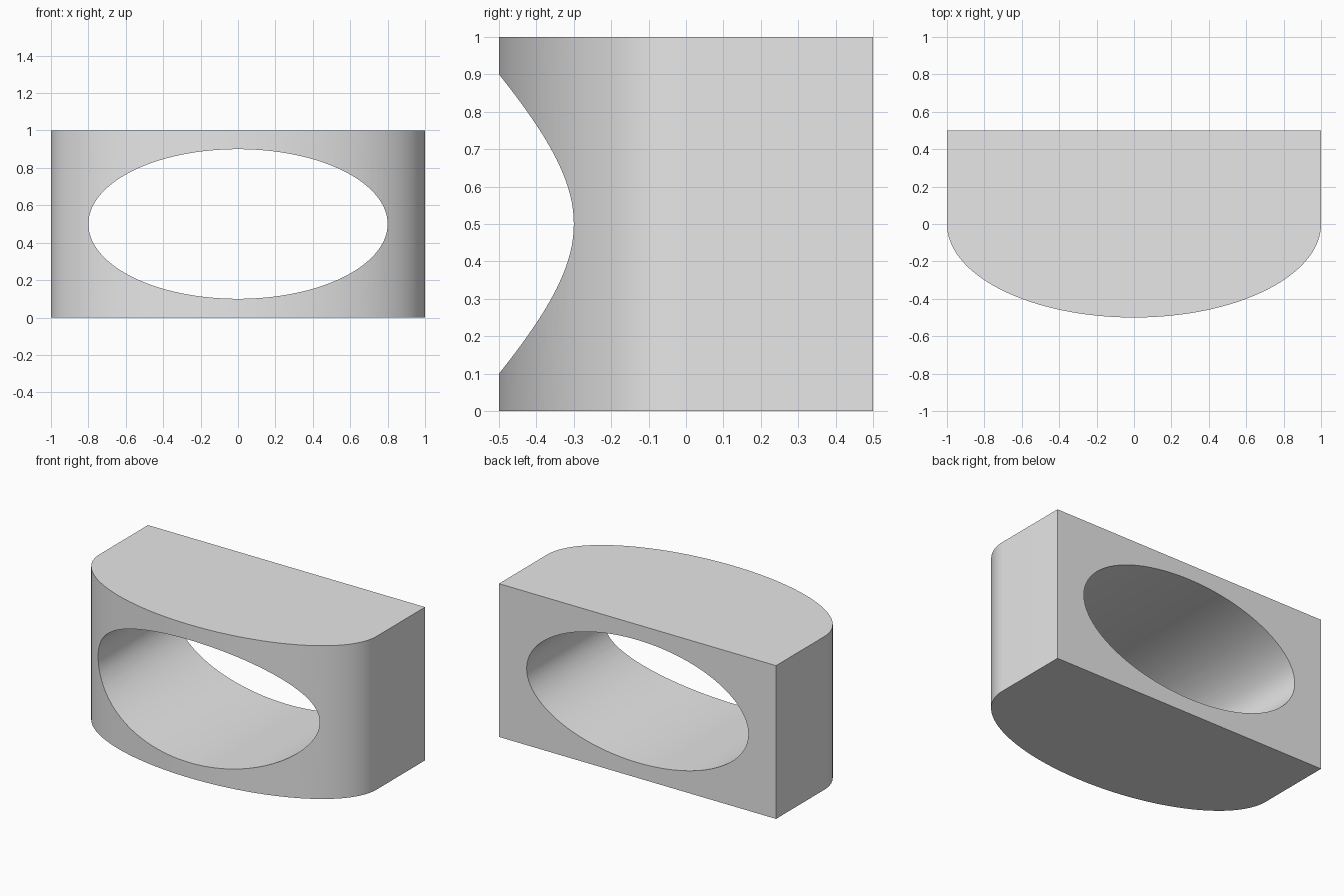
import bpy
import bmesh
import math
from mathutils import Vector

cube = bpy.data.objects.get("Cube")
if cube:
    bpy.data.objects.remove(cube, do_unlink=True)

HALF_W, HALF_D, HEIGHT = 1.0, 0.5, 1.0
HOLE_A, HOLE_B = 0.8, 0.4
SEGMENTS = 128

grey = bpy.data.materials.new("light_grey")
grey.use_nodes = True
colour = (0.8, 0.8, 0.8, 1)
grey.diffuse_color = colour
grey.node_tree.nodes["Principled BSDF"].inputs["Base Color"].default_value = colour


def ellipse(a, b, start, end, steps):
    angles = [start + (end - start) * i / steps for i in range(steps + 1)]
    return [(a * math.cos(t), b * math.sin(t)) for t in angles]


def prism(name, points, offset):
    """Solid made by pushing a closed outline along an offset."""
    bm = bmesh.new()
    face = bm.faces.new([bm.verts.new(p) for p in points])
    pushed = bmesh.ops.extrude_face_region(bm, geom=[face], use_keep_orig=True)
    verts = [v for v in pushed["geom"] if isinstance(v, bmesh.types.BMVert)]
    bmesh.ops.translate(bm, verts=verts, vec=Vector(offset))
    bmesh.ops.recalc_face_normals(bm, faces=bm.faces)
    mesh = bpy.data.meshes.new(name)
    bm.to_mesh(mesh)
    bm.free()
    mesh.materials.append(grey)
    obj = bpy.data.objects.new(name, mesh)
    bpy.context.collection.objects.link(obj)
    return obj


# Body: square back, half-elliptical front
outline = ellipse(HALF_W, HALF_D, math.pi, 2 * math.pi, SEGMENTS // 2)
outline += [(HALF_W, HALF_D), (-HALF_W, HALF_D)]
body = prism("body", [(x, y, 0) for x, y in outline], (0, 0, HEIGHT))

# Oval opening running from front to back
oval = ellipse(HOLE_A, HOLE_B, 0, 2 * math.pi, SEGMENTS)[:-1]
cutter = prism("opening_cutter", [(x, -1, z + HEIGHT / 2) for x, z in oval], (0, 2, 0))
cutter.hide_render = True

cut = body.modifiers.new("opening", "BOOLEAN")
cut.operation = "DIFFERENCE"
cut.solver = "EXACT"
cut.object = cutter

bpy.ops.object.select_all(action="DESELECT")
body.select_set(True)
bpy.context.view_layer.objects.active = body
bpy.ops.object.modifier_apply(modifier=cut.name)
bpy.data.objects.remove(cutter, do_unlink=True)
bpy.ops.object.shade_smooth_by_angle(angle=math.radians(30))
